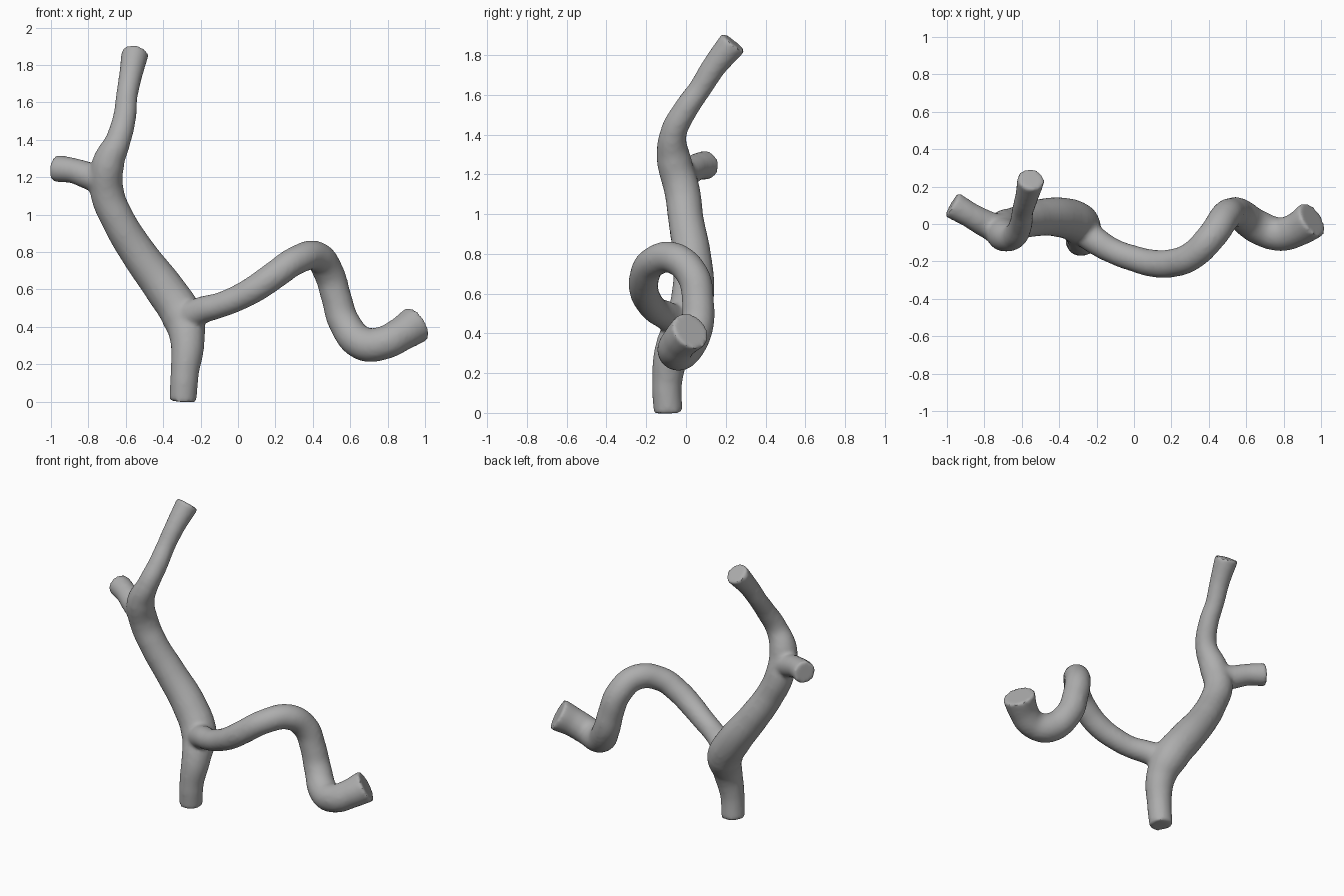
import bpy

cube = bpy.data.objects.get("Cube")
if cube:
    bpy.data.objects.remove(cube, do_unlink=True)

# One plain grey for the whole vessel
grey = bpy.data.materials.new("plain grey")
grey.use_nodes = True
colour = (0.42, 0.42, 0.42, 1)
grey.diffuse_color = colour
grey.node_tree.nodes["Principled BSDF"].inputs["Base Color"].default_value = colour


def tube(name, points):
    """Capped tube through (x, y, z, radius) points, turned into a mesh."""
    curve = bpy.data.curves.new(name, "CURVE")
    curve.dimensions = "3D"
    curve.bevel_depth = 1.0
    curve.bevel_resolution = 6
    curve.resolution_u = 8
    curve.use_fill_caps = True
    spline = curve.splines.new("BEZIER")
    spline.bezier_points.add(len(points) - 1)
    for bp, (x, y, z, r) in zip(spline.bezier_points, points):
        bp.co = (x, y, z)
        bp.radius = r
        bp.handle_left_type = bp.handle_right_type = "AUTO"
    obj = bpy.data.objects.new(name, curve)
    bpy.context.collection.objects.link(obj)
    bpy.ops.object.select_all(action="DESELECT")
    obj.select_set(True)
    bpy.context.view_layer.objects.active = obj
    bpy.ops.object.convert(target="MESH")
    return bpy.context.view_layer.objects.active


# Main stem, rising from the base and bending back at the top
stem = tube("branching_vessel", [
    (-0.295, -0.09, 0.0, 0.073), (-0.285, -0.095, 0.15, 0.076),
    (-0.27, -0.065, 0.32, 0.092), (-0.295, 0.0, 0.45, 0.112),
    (-0.39, 0.035, 0.60, 0.108), (-0.53, 0.03, 0.79, 0.097),
    (-0.64, 0.0, 0.97, 0.09), (-0.70, -0.02, 1.12, 0.091),
    (-0.695, -0.06, 1.27, 0.088), (-0.64, -0.065, 1.40, 0.068),
    (-0.605, 0.0, 1.53, 0.062), (-0.595, 0.07, 1.63, 0.058),
    (-0.575, 0.14, 1.74, 0.062), (-0.55, 0.24, 1.865, 0.074)])

# Short stub on the right
stub = tube("side_stub", [
    (-0.70, -0.04, 1.18, 0.085), (-0.79, 0.0, 1.205, 0.074),
    (-0.88, 0.05, 1.235, 0.068), (-0.975, 0.105, 1.247, 0.074)])

# Long winding branch on the left
branch = tube("winding_branch", [
    (-0.29, -0.02, 0.44, 0.085), (-0.19, -0.10, 0.49, 0.073),
    (-0.10, -0.15, 0.515, 0.068), (0.0, -0.185, 0.555, 0.07),
    (0.10, -0.21, 0.61, 0.074), (0.20, -0.21, 0.68, 0.076),
    (0.31, -0.17, 0.755, 0.077), (0.42, -0.06, 0.778, 0.08),
    (0.485, 0.035, 0.69, 0.082), (0.525, 0.06, 0.56, 0.081),
    (0.57, 0.05, 0.42, 0.085), (0.67, -0.02, 0.31, 0.092),
    (0.78, -0.055, 0.315, 0.09), (0.87, -0.03, 0.36, 0.092),
    (0.955, 0.025, 0.415, 0.104)])

# Fuse the tubes into one organic skin with soft junctions
bpy.ops.object.select_all(action="DESELECT")
for obj in (stem, stub, branch):
    obj.select_set(True)
bpy.context.view_layer.objects.active = stem
bpy.ops.object.join()
stem.name = "branching_vessel"
stem.data.materials.clear()
stem.data.materials.append(grey)

remesh = stem.modifiers.new("Fuse", "REMESH")
remesh.mode = "VOXEL"
remesh.voxel_size = 0.013
remesh.use_smooth_shade = True
soften = stem.modifiers.new("Soften", "SMOOTH")
soften.factor = 0.5
soften.iterations = 7
for mod in ("Fuse", "Soften"):
    bpy.ops.object.modifier_apply(modifier=mod)
bpy.ops.object.shade_smooth_by_angle(angle=0.7)
